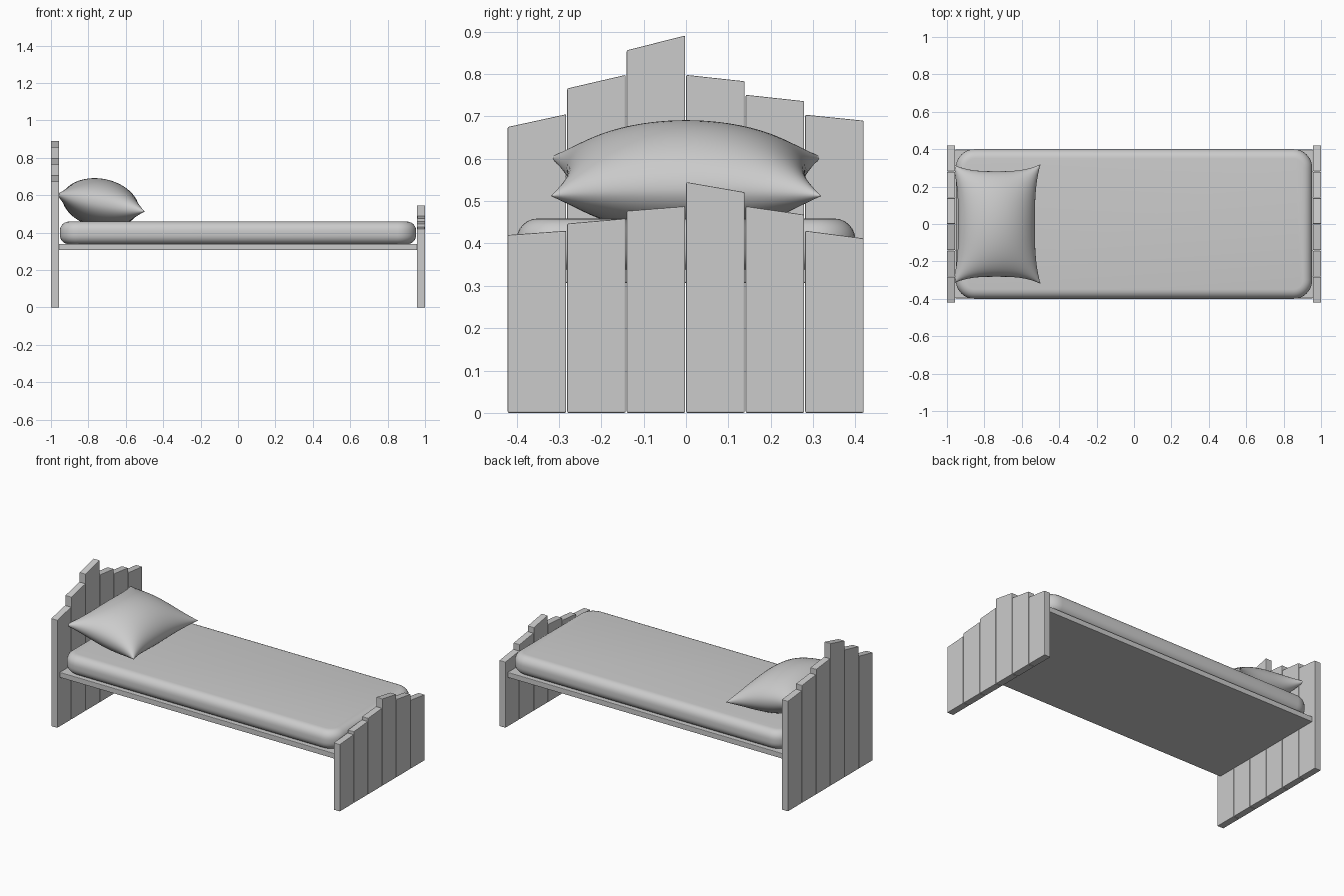
import bpy, bmesh, math

if "Cube" in bpy.data.objects:
    bpy.data.objects.remove(bpy.data.objects["Cube"])


def make_object(name, bm, smooth=None):
    bmesh.ops.recalc_face_normals(bm, faces=bm.faces[:])
    mesh = bpy.data.meshes.new(name)
    bm.to_mesh(mesh)
    bm.free()
    ob = bpy.data.objects.new(name, mesh)
    bpy.context.collection.objects.link(ob)
    if smooth is not None:
        bpy.ops.object.select_all(action='DESELECT')
        ob.select_set(True)
        bpy.context.view_layer.objects.active = ob
        bpy.ops.object.shade_smooth_by_angle(angle=math.radians(smooth))
    return ob


def box(x0, x1, y0, y1, z0, z1):
    bm = bmesh.new()
    bmesh.ops.create_cube(bm, size=1)
    for v in bm.verts:
        v.co = (x1 if v.co.x > 0 else x0, y1 if v.co.y > 0 else y0,
                z1 if v.co.z > 0 else z0)
    return bm


def add_bevel(ob, width):
    m = ob.modifiers.new("edge", 'BEVEL')
    m.width = width
    m.segments = 2


# Upright planks with slanted tops: (height at -y edge, height at +y edge)
def plank_board(name, x0, x1, tops):
    for i, (za, zb) in enumerate(tops):
        y0 = -0.421 + i * 0.1405
        bm = box(x0, x1, y0, y0 + 0.138, 0, 1)
        for v in bm.verts:
            if v.co.z > 0.5:
                v.co.z = za if v.co.y < y0 + 0.05 else zb
        add_bevel(make_object(f"{name}_plank_{i + 1}", bm), 0.003)


plank_board("headboard", -1.0, -0.957,
            [(0.675, 0.705), (0.766, 0.798), (0.856, 0.891),
             (0.798, 0.783), (0.751, 0.736), (0.704, 0.69)])
plank_board("footboard", 0.957, 1.0,
            [(0.42, 0.43), (0.447, 0.459), (0.477, 0.488),
             (0.545, 0.521), (0.488, 0.468), (0.43, 0.412)])

# Flat bed base
add_bevel(make_object("bed_base", box(-0.958, 0.958, -0.397, 0.397, 0.307, 0.34)), 0.003)

# Mattress: rounded in plan, then rounded along top and bottom rims
bm = box(-0.953, 0.953, -0.4, 0.4, 0.338, 0.459)
upright = [e for e in bm.edges if abs(e.verts[0].co.z - e.verts[1].co.z) > 0.01]
bmesh.ops.bevel(bm, geom=upright, offset=0.1, segments=8, profile=0.5, affect='EDGES')
rims = [e for e in bm.edges if abs(e.verts[0].co.z - e.verts[1].co.z) < 0.001]
bmesh.ops.bevel(bm, geom=rims, offset=0.05, segments=6, profile=0.5, affect='EDGES')
make_object("mattress", bm, 40)

# Pillow: two puffed sheets sharing a pinched seam, leaning on the headboard
bm = bmesh.new()
tilt = math.radians(11)
for side in (1, -1):
    sheet = bmesh.ops.create_grid(bm, x_segments=36, y_segments=44, size=1)
    for v in sheet["verts"]:
        u = math.sin(v.co.x * math.pi / 2)
        w = math.sin(v.co.y * math.pi / 2)
        puff = max(0, 1 - u * u) ** 0.55 * max(0, 1 - w * w) ** 0.47
        lx = u * (0.208 + 0.032 * abs(w) ** 3)
        y = w * (0.282 + 0.038 * abs(u) ** 3)
        lz = side * 0.13 * puff
        x = -0.735 + lx * math.cos(tilt) + lz * math.sin(tilt)
        z = 0.558 - lx * math.sin(tilt) + lz * math.cos(tilt)
        v.co = (max(x, -0.956), y, max(z, 0.457))
bmesh.ops.remove_doubles(bm, verts=bm.verts[:], dist=0.00005)
make_object("pillow", bm, 60)
